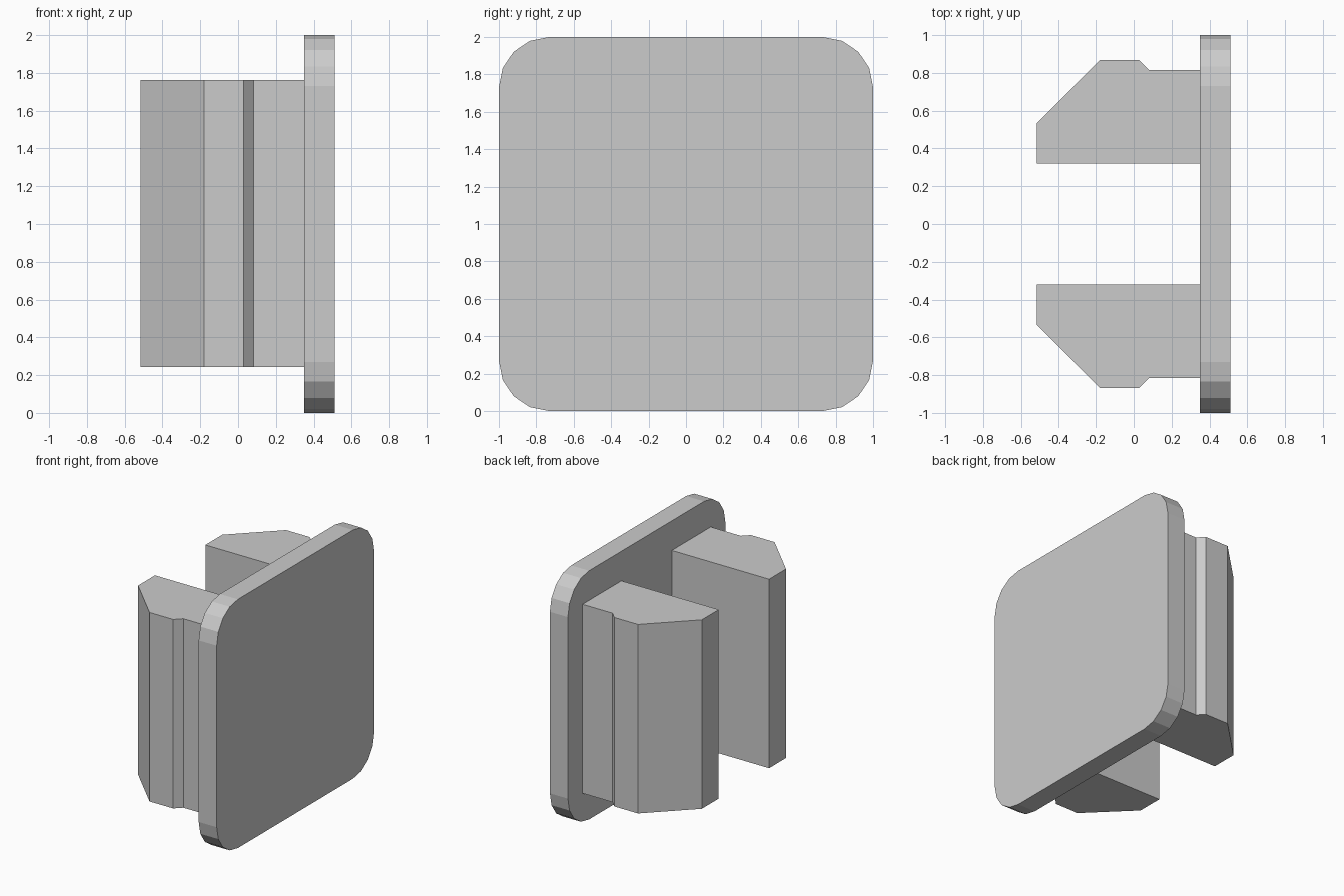
import bpy, bmesh
from math import cos, sin, pi
from mathutils import Vector

if "Cube" in bpy.data.objects:
    bpy.data.objects.remove(bpy.data.objects["Cube"])


def prism(name, points, direction):
    """Extrude a closed flat outline along a direction into a solid."""
    bm = bmesh.new()
    face = bm.faces.new([bm.verts.new(p) for p in points])
    result = bmesh.ops.extrude_face_region(bm, geom=[face], use_keep_orig=True)
    moved = [g for g in result["geom"] if isinstance(g, bmesh.types.BMVert)]
    bmesh.ops.translate(bm, vec=Vector(direction), verts=moved)
    bmesh.ops.recalc_face_normals(bm, faces=bm.faces)
    mesh = bpy.data.meshes.new(name)
    bm.to_mesh(mesh)
    bm.free()
    obj = bpy.data.objects.new(name, mesh)
    bpy.context.collection.objects.link(obj)
    return obj


# Cover plate: rounded square, four flat facets per corner
PLATE_BACK, PLATE_FRONT, RADIUS, SEGMENTS = 0.35, 0.51, 0.27, 4
outline = []
for corner, (sy, sz) in enumerate([(1, 1), (-1, 1), (-1, -1), (1, -1)]):
    for i in range(SEGMENTS + 1):
        a = (corner + i / SEGMENTS) * pi / 2
        outline.append((PLATE_BACK,
                        sy * (1 - RADIUS) + RADIUS * cos(a),
                        1 + sz * (1 - RADIUS) + RADIUS * sin(a)))
prism("cover_plate", outline, (PLATE_FRONT - PLATE_BACK, 0, 0))

# Pair of barbed clips behind the plate, mirrored across y = 0
clip_profile = [(0.35, 0.32), (-0.515, 0.32), (-0.515, 0.535), (-0.18, 0.867),
                (0.03, 0.867), (0.083, 0.814), (0.35, 0.814)]
CLIP_BOTTOM, CLIP_TOP = 0.242, 1.762
for side, name in ((1, "back_clip"), (-1, "front_clip")):
    prism(name, [(x, side * y, CLIP_BOTTOM) for x, y in clip_profile],
          (0, 0, CLIP_TOP - CLIP_BOTTOM))
